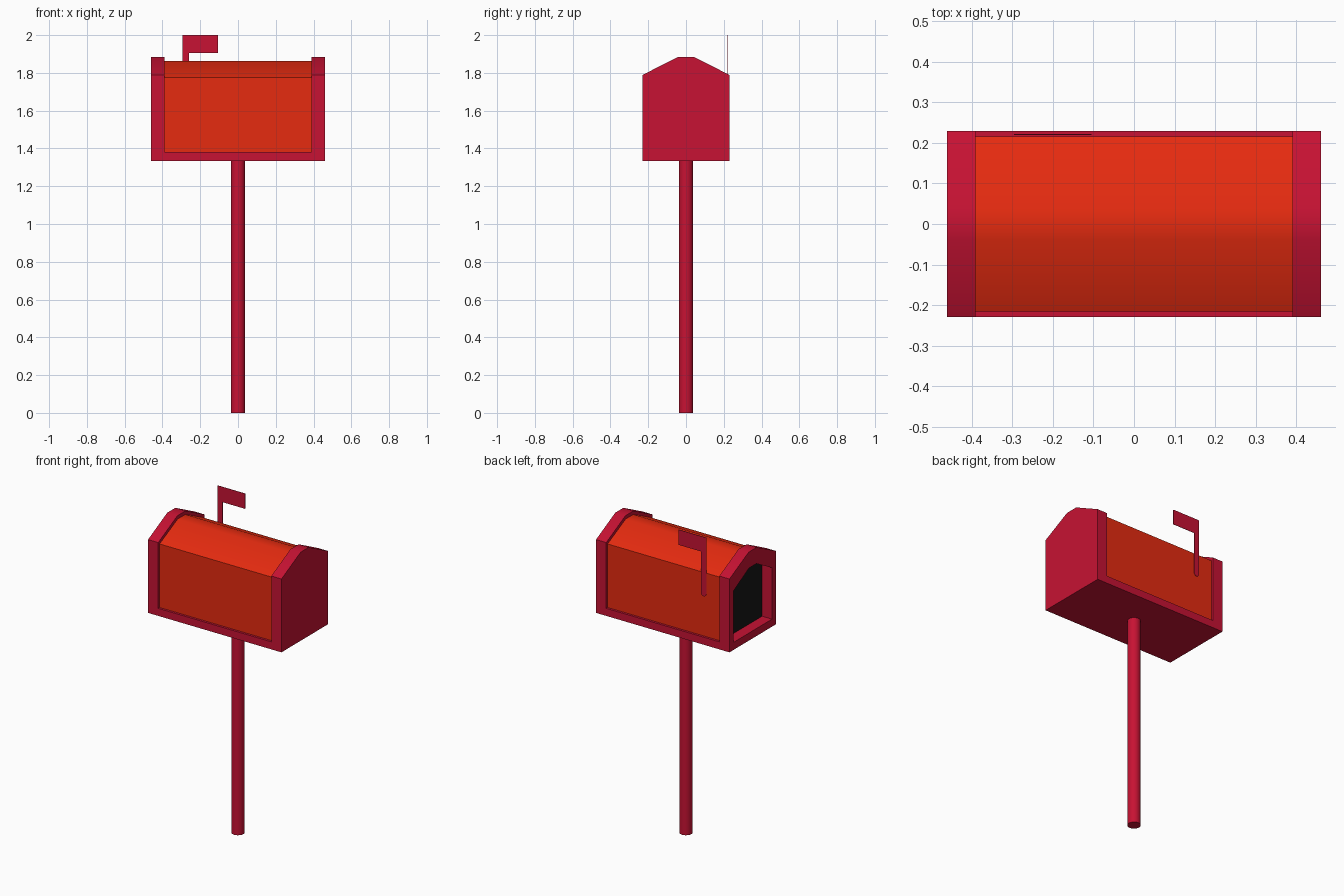
import bpy, bmesh, math

if "Cube" in bpy.data.objects:
    bpy.data.objects.remove(bpy.data.objects["Cube"])


def material(name, rgb):
    m = bpy.data.materials.new(name)
    m.diffuse_color = (*rgb, 1)
    m.use_nodes = True
    m.node_tree.nodes["Principled BSDF"].inputs["Base Color"].default_value = m.diffuse_color
    return m


crimson = material("crimson", (0.57, 0.006, 0.033))
orange_red = material("orange_red", (0.79, 0.024, 0.005))
black = material("black", (0.008, 0.008, 0.008))


def finish(name, bm, mat, smooth=True):
    bmesh.ops.recalc_face_normals(bm, faces=bm.faces)
    me = bpy.data.meshes.new(name)
    bm.to_mesh(me)
    bm.free()
    me.materials.append(mat)
    ob = bpy.data.objects.new(name, me)
    bpy.context.collection.objects.link(ob)
    if smooth:
        bpy.ops.object.select_all(action='DESELECT')
        ob.select_set(True)
        bpy.context.view_layer.objects.active = ob
        bpy.ops.object.shade_smooth_by_angle(angle=math.radians(30))
    return ob


def gable(half, z0, eave, top, flat):
    """House-shaped cross-section in y, z."""
    right = [(half, z0), (half, eave), (flat, top)]
    return right + [(-y, z) for y, z in reversed(right)]


def prism(name, profile, x0, x1, mat):
    bm = bmesh.new()
    a, b = ([bm.verts.new((x, y, z)) for y, z in profile] for x in (x0, x1))
    n = len(profile)
    bm.faces.new(a)
    bm.faces.new(b)
    for i in range(n):
        j = (i + 1) % n
        bm.faces.new((a[i], a[j], b[j], b[i]))
    return finish(name, bm, mat)


def ring(name, outer, inner, x0, x1, mat):
    bm = bmesh.new()
    loops = [[bm.verts.new((x, y, z)) for y, z in p]
             for p, x in ((outer, x0), (outer, x1), (inner, x1), (inner, x0))]
    n = len(outer)
    for k in range(4):
        a, b = loops[k], loops[(k + 1) % 4]
        for i in range(n):
            j = (i + 1) % n
            bm.faces.new((a[i], a[j], b[j], b[i]))
    return finish(name, bm, mat)


cap_profile = gable(0.229, 1.333, 1.79, 1.885, 0.04)
body_profile = gable(0.215, 1.36, 1.776, 1.863, 0.038)
opening_profile = gable(0.19, 1.38, 1.70, 1.785, 0.036)

# Box: closed end, open-ended rim, body and dark panel in the opening
prism("closed_end_cap", cap_profile, 0.39, 0.46, crimson)
ring("open_end_rim", cap_profile, opening_profile, -0.46, -0.39, crimson)
prism("box_body", body_profile, -0.39, 0.39, orange_red)

bm = bmesh.new()
bm.faces.new([bm.verts.new((-0.392, y, z)) for y, z in reversed(opening_profile)])
panel = finish("dark_opening_panel", bm, black, smooth=False)
if panel.data.polygons[0].normal.x > 0:
    panel.data.flip_normals()

# Floor slab joining the two ends
floor = [(-0.229, 1.333), (0.229, 1.333), (0.229, 1.38), (-0.229, 1.38)]
prism("floor_slab", floor, -0.39, 0.39, crimson)

# Post
bm = bmesh.new()
bmesh.ops.create_cone(bm, cap_ends=True, segments=24, radius1=0.038,
                      radius2=0.038, depth=1.34)
bmesh.ops.translate(bm, verts=bm.verts, vec=(0, 0, 0.67))
finish("post", bm, crimson)

# Flag: thin sheet with a rounded foot on the back side
cx, r, foot = -0.277, 0.018, 1.648
outline = [(cx + r * math.cos(t), foot + r * math.sin(t))
           for t in (math.pi + math.pi * i / 8 for i in range(9))]
outline += [(cx + r, 1.905), (-0.105, 1.905), (-0.105, 2.0), (cx - r, 2.0)]
bm = bmesh.new()
front = bm.faces.new([bm.verts.new((x, 0.2195, z)) for x, z in outline])
ext = bmesh.ops.extrude_face_region(bm, geom=[front], use_keep_orig=True)
bmesh.ops.translate(bm, vec=(0, 0.002, 0),
                    verts=[v for v in ext["geom"] if isinstance(v, bmesh.types.BMVert)])
finish("flag", bm, crimson, smooth=False)
